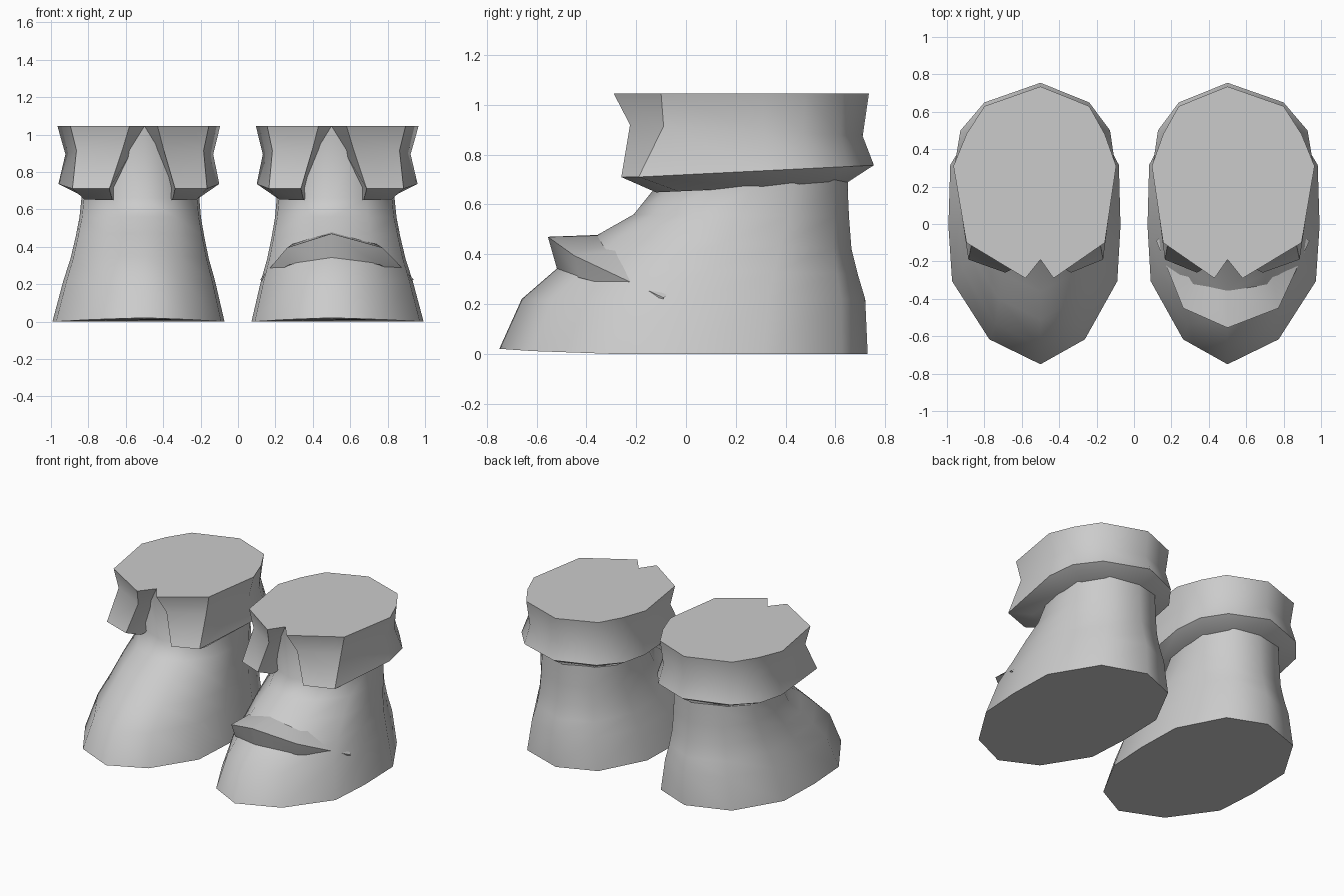
import bpy, bmesh, math

cube = bpy.data.objects.get("Cube")
if cube:
    bpy.data.objects.remove(cube, do_unlink=True)

GREY = (0.6, 0.6, 0.6, 1)
mat = bpy.data.materials.new("plain_grey")
mat.use_nodes = True
mat.diffuse_color = GREY
mat.node_tree.nodes["Principled BSDF"].inputs["Base Color"].default_value = GREY


def loft(name, rings, side, angle, cyclic=True, caps=True):
    """Skin rings of points; side mirrors the boot, whose outer half is wider."""
    bm = bmesh.new()
    place = lambda p: (side * (0.5 + p[0] * (1.07 if p[0] > 0 else 0.93)), p[1], p[2])
    rows = [[bm.verts.new(place(p)) for p in ring] for ring in rings]
    n = len(rows[0])
    for a, b in zip(rows, rows[1:]):
        for i in range(n if cyclic else n - 1):
            j = (i + 1) % n
            bm.faces.new((a[i], a[j], b[j], b[i]))
    if caps:
        bm.faces.new(rows[0])
        bm.faces.new(rows[-1])
    bmesh.ops.remove_doubles(bm, verts=bm.verts, dist=0.002)
    bmesh.ops.recalc_face_normals(bm, faces=bm.faces)
    mesh = bpy.data.meshes.new(name)
    bm.to_mesh(mesh)
    bm.free()
    mesh.shade_smooth()
    mesh.set_sharp_from_angle(angle=math.radians(angle))
    mesh.materials.append(mat)
    ob = bpy.data.objects.new(name, mesh)
    bpy.context.collection.objects.link(ob)


def mirrored(half):
    """Full ring from its +x half, without doubling points on the centre line."""
    return half + [(-x, y, z) for x, y, z in reversed(half) if x > 0]


# Foot and shaft: one outline, scaled per ring
# (half width, front y, back y, front z, back z)
outline = [(0, 0), (.555, .09), (.96, .3), (1, .5), (.98, .72), (.6, .93), (0, 1)]
body = [(.46, -.75, .73, .02, 0), (.405, -.66, .72, .22, .22),
        (.37, -.51, .69, .35, .32), (.345, -.36, .665, .475, .42),
        (.325, -.21, .655, .56, .55), (.315, -.13, .65, .66, .66),
        (.32, -.19, .65, 1.04, 1.04)]
body_rings = []
for w, y0, y1, z0, z1 in body:
    lift = lambda t: z0 + (z1 - z0) * t
    if z1 == 0:
        lift = lambda t: max(0, z0 * (1 - 5 * t))
    body_rings.append(mirrored([(w * x, y0 + (y1 - y0) * t, lift(t)) for x, t in outline]))

# Cuff: half rings start inside the front notch and run round to the back
cuff = [
    (1.045, 1.045, [(0, -.19), (.075, -.29), (.37, -.1), (.435, .31), (.37, .48), (.28, .63), (0, .735)]),
    (.92, .87, [(.06, -.1), (.11, -.225), (.34, -.09), (.395, .31), (.36, .47), (.26, .62), (0, .71)]),
    (.71, .76, [(.15, -.04), (.176, -.26), (.36, -.19), (.43, .31), (.4, .5), (.28, .65), (0, .755)]),
    (.645, .69, [(.15, -.04), (.16, -.12), (.3, -.03), (.305, .31), (.28, .45), (.19, .56), (0, .64)]),
]
cuff_rings = []
for z0, z1, pts in cuff:
    half = [(x, y, z0 + (z1 - z0) * max(0, y + .2)) for x, y in pts]
    # the inner notch point is kept twice so that every ring matches
    cuff_rings.append(half + [(-x, y, z) for x, y, z in reversed(half[:-1])])

for label, side in (("left", 1), ("right", -1)):
    loft(label + "_boot_body", body_rings, side, 60)
    loft(label + "_boot_cuff", cuff_rings, side, 46)

# Pointed flap over the toes of the left boot
flap = [
    [(0, -.34, .478), (.2, -.15, .43), (.3, 0, .3)],
    [(0, -.555, .47), (.255, -.45, .395), (.41, -.09, .225)],
    [(0, -.515, .33), (.24, -.425, .305), (.405, -.09, .22)],
    [(0, -.4, .33), (.18, -.3, .305), (.3, 0, .22)],
]
full = [[(-x, y, z) for x, y, z in reversed(row[1:])] + row for row in flap]
loft("left_toe_flap", full, 1, 46, cyclic=False, caps=False)
